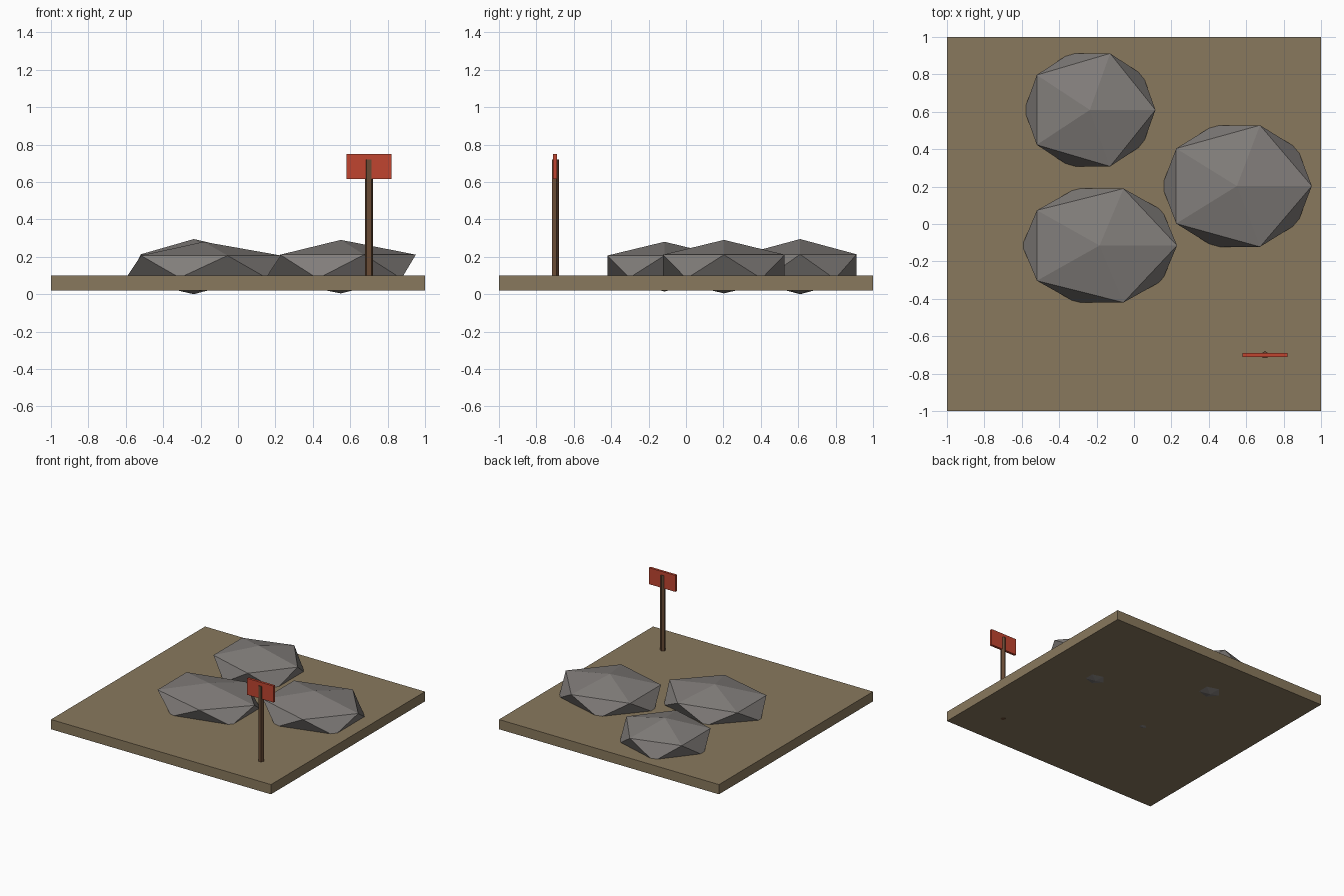
import bpy

if "Cube" in bpy.data.objects:
    bpy.data.objects.remove(bpy.data.objects["Cube"])


def material(name, rgb):
    m = bpy.data.materials.new(name)
    m.diffuse_color = (*rgb, 1.0)
    m.use_nodes = True
    m.node_tree.nodes["Principled BSDF"].inputs["Base Color"].default_value = m.diffuse_color
    return m


sand = material("sand_brown", (0.25, 0.19, 0.11))
stone = material("stone_grey", (0.22, 0.205, 0.195))
wood = material("dark_wood", (0.14, 0.07, 0.035))
red = material("sign_red", (0.53, 0.06, 0.03))


def finish(name, mat, scale=(1, 1, 1)):
    ob = bpy.context.object
    ob.name = name
    ob.scale = scale
    ob.data.materials.append(mat)
    return ob


def box(name, mat, centre, size):
    bpy.ops.mesh.primitive_cube_add(size=1, location=centre)
    return finish(name, mat, size)


# Ground slab
box("ground_slab", sand, (0, 0, 0.06), (2, 2, 0.08))

# Faceted boulders, sunk through the slab: centre x, y, then radii
boulders = [
    (0.55, 0.203, 0.448, 0.382, 0.143),
    (-0.236, 0.61, 0.392, 0.355, 0.1475),
    (-0.184, -0.115, 0.463, 0.358, 0.133),
]
for i, (x, y, rx, ry, rz) in enumerate(boulders, 1):
    bpy.ops.mesh.primitive_ico_sphere_add(subdivisions=1, radius=1, location=(x, y, 0.1475))
    finish(f"boulder_{i}", stone, (rx, ry, rz))

# Five-sided sign post
bpy.ops.mesh.primitive_cylinder_add(vertices=5, radius=0.0215, depth=0.701,
                                    location=(0.7, -0.7, 0.3695))
finish("sign_post", wood)

# Sign board, threaded on the post
box("sign_board", red, (0.7, -0.7, 0.6825), (0.24, 0.02, 0.135))
